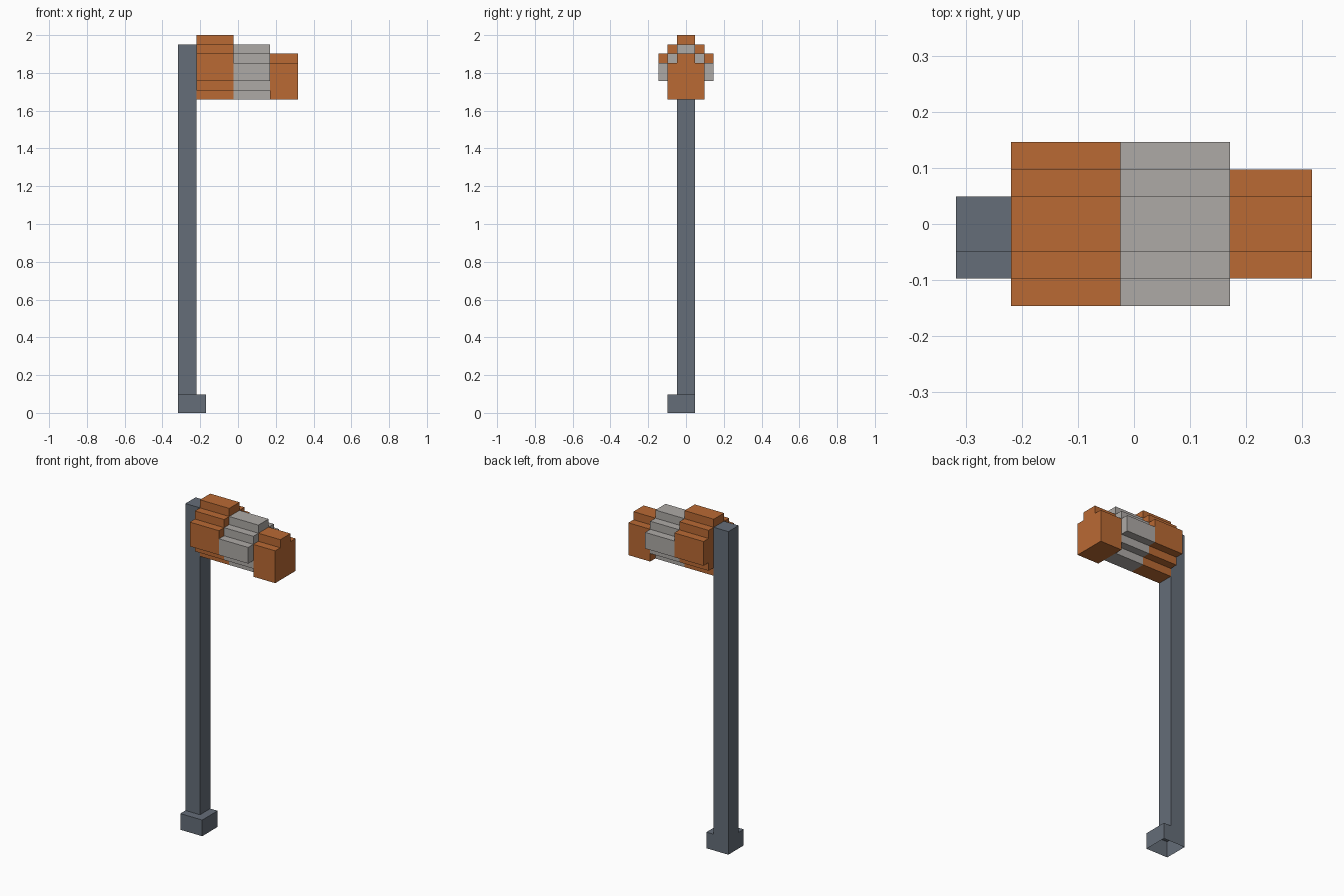
import bpy
import bmesh

U = 2 / 41  # size of one block

old = bpy.data.objects.get("Cube")
if old:
    bpy.data.objects.remove(old, do_unlink=True)


def material(name, rgb):
    mat = bpy.data.materials.new(name)
    mat.use_nodes = True
    mat.diffuse_color = (*rgb, 1)
    mat.node_tree.nodes["Principled BSDF"].inputs["Base Color"].default_value = (*rgb, 1)
    return mat


grey = material("slate grey", (0.13, 0.155, 0.19))
orange = material("orange", (0.49, 0.144, 0.034))
white = material("warm white", (0.42, 0.40, 0.38))


def extrude_profile(name, profile, x0, x1, mat, open_bottom=False):
    """Extrude a y-z outline along x; all measures in blocks."""
    bm = bmesh.new()
    verts = [bm.verts.new(((x0 - 6.5) * U, y * U, z * U)) for y, z in profile]
    face = bm.faces.new(verts)
    grown = bmesh.ops.extrude_face_region(bm, geom=[face], use_keep_orig=True)["geom"]
    moved = [g for g in grown if isinstance(g, bmesh.types.BMVert)]
    bmesh.ops.translate(bm, verts=moved, vec=((x1 - x0) * U, 0, 0))
    bmesh.ops.recalc_face_normals(bm, faces=bm.faces)
    if open_bottom:
        under = [f for f in bm.faces if f.normal.z < -0.9]
        bmesh.ops.delete(bm, geom=under, context="FACES")
    mesh = bpy.data.meshes.new(name)
    bm.to_mesh(mesh)
    bm.free()
    mesh.materials.append(mat)
    obj = bpy.data.objects.new(name, mesh)
    bpy.context.collection.objects.link(obj)
    return obj


def rectangle(y0, y1, z0, z1):
    return [(y0, z0), (y1, z0), (y1, z1), (y0, z1)]


def stepped(bottoms, tops):
    """Symmetric staircase outline; one bottom and top height per block out."""
    half = []
    for i, z in enumerate(bottoms):
        half += [(i, z), (i + 1, z)]
    for i, z in reversed(list(enumerate(tops))):
        half += [(i + 1, z), (i, z)]
    outline = half[1:-1] + [(-y, z) for y, z in reversed(half[1:-1])]
    # drop points repeated where neighbouring steps share a height
    return [p for i, p in enumerate(outline) if p != outline[i - 1]]


# Mast and its offset foot
extrude_profile("foot", rectangle(-2, 1, 0, 2), 0, 3, grey, open_bottom=True)
extrude_profile("pole", rectangle(-1, 1, 2, 40), 0, 2, grey)

# Wind sock, drooping one block per section
extrude_profile("sock_mouth", stepped((34, 35, 36), (41, 40, 39)), 2, 6, orange)
extrude_profile("sock_middle", stepped((34, 35, 36), (40, 39, 38)), 6, 10, white)
extrude_profile("sock_tip", stepped((34, 34), (39, 38)), 10, 13, orange)
